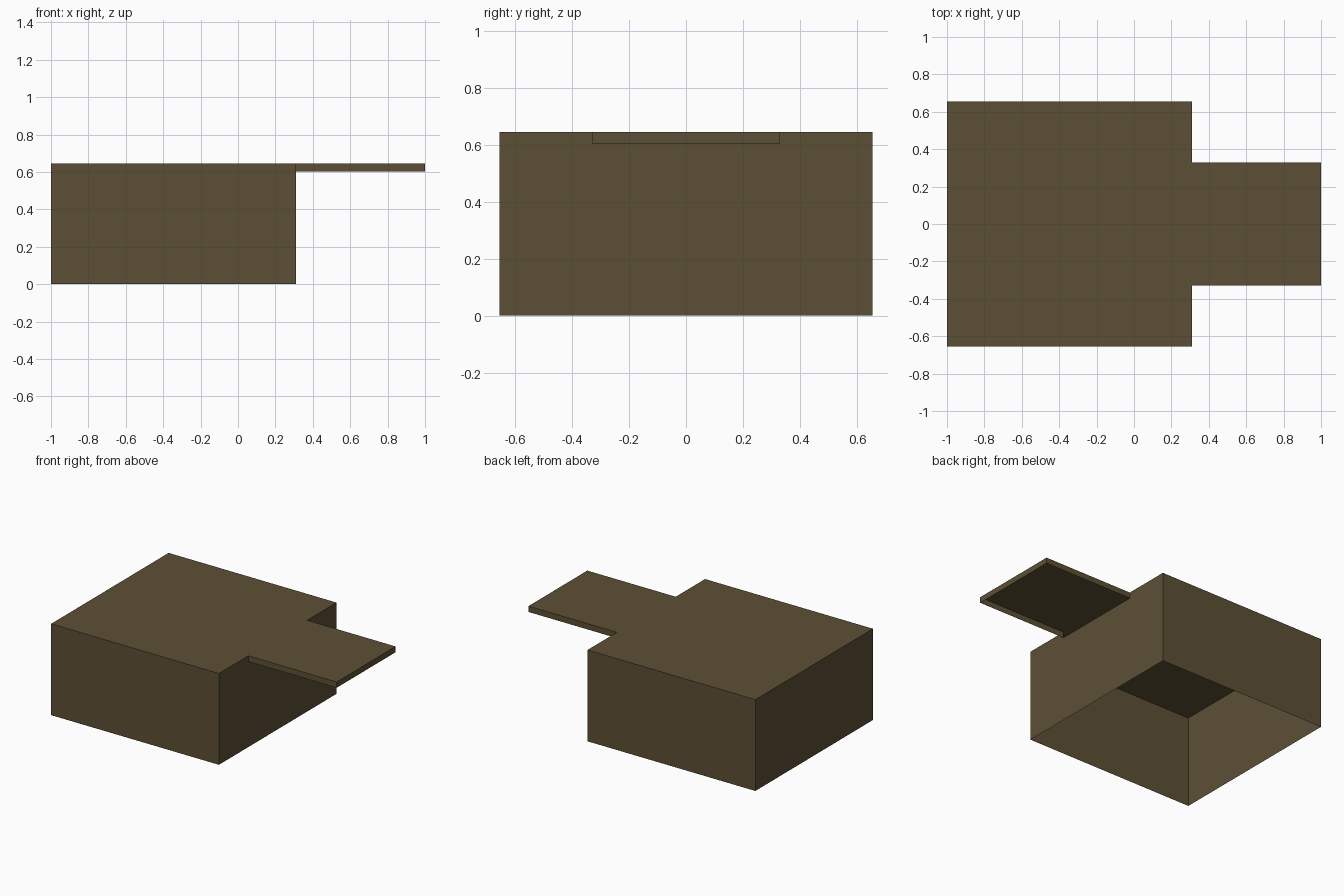
import bpy, bmesh

if "Cube" in bpy.data.objects:
    bpy.data.objects.remove(bpy.data.objects["Cube"])

TOP, LIP = 0.644, 0.603        # roof height, underside of the canopy lip
X0, X1, X2 = -1.0, 0.31, 1.0   # back of box, front of box, canopy end
W, C = 0.655, 0.328            # half widths of box and canopy

mat = bpy.data.materials.new("dark olive brown")
mat.diffuse_color = (0.107, 0.078, 0.036, 1)
mat.use_nodes = True
mat.node_tree.nodes["Principled BSDF"].inputs["Base Color"].default_value = mat.diffuse_color


def sheet_object(name, polygons):
    """Thin open shell made from flat polygons sharing their corners."""
    bm = bmesh.new()
    for poly in polygons:
        bm.faces.new([bm.verts.new(p) for p in poly])
    bmesh.ops.remove_doubles(bm, verts=bm.verts, dist=1e-5)
    mesh = bpy.data.meshes.new(name)
    bm.to_mesh(mesh)
    bm.free()
    mesh.materials.append(mat)
    obj = bpy.data.objects.new(name, mesh)
    bpy.context.collection.objects.link(obj)


def wall(a, b, z0):
    """Upright panel from z0 to the roof between two plan points."""
    return [(*a, z0), (*b, z0), (*b, TOP), (*a, TOP)]


# T-shaped plan, counter-clockwise from the back left corner
plan = [(X0, -W), (X1, -W), (X1, -C), (X2, -C),
        (X2, C), (X1, C), (X1, W), (X0, W)]

# Roof: one flat sheet over box and canopy
sheet_object("roof", [[(x, y, TOP) for x, y in plan]])

# Box walls, open below; the front wall has a slot where the canopy joins
front = [(X1, -W, 0), (X1, W, 0), (X1, W, TOP), (X1, C, TOP),
         (X1, C, LIP), (X1, -C, LIP), (X1, -C, TOP), (X1, -W, TOP)]
sheet_object("box_walls", [wall(plan[0], plan[1], 0), front,
                           wall(plan[6], plan[7], 0),
                           wall(plan[7], plan[0], 0)])

# Shallow lip around the canopy
sheet_object("canopy_lip", [wall(plan[i], plan[i + 1], LIP) for i in (2, 3, 4)])
